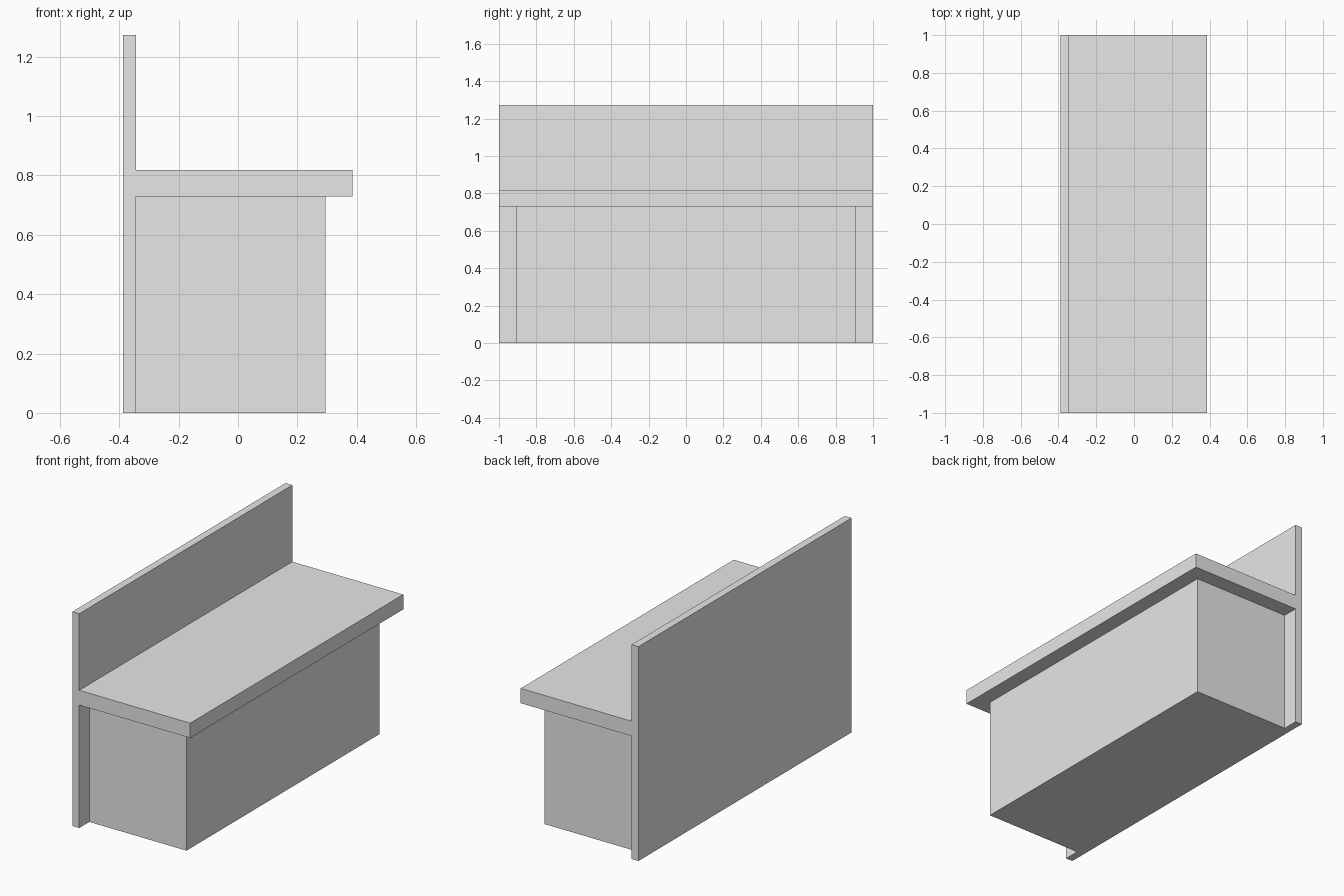
import bpy
import bmesh

if "Cube" in bpy.data.objects:
    bpy.data.objects.remove(bpy.data.objects["Cube"])

grey = bpy.data.materials.new("light grey")
grey.diffuse_color = (0.8, 0.8, 0.8, 1)
grey.use_nodes = True
grey.node_tree.nodes["Principled BSDF"].inputs["Base Color"].default_value = grey.diffuse_color


def extrude_profile(name, profile, half_length):
    """Extrude an x-z outline along y, centred on y = 0."""
    bm = bmesh.new()
    face = bm.faces.new([bm.verts.new((x, -half_length, z)) for x, z in profile])
    result = bmesh.ops.extrude_face_region(bm, geom=[face])
    moved = [v for v in result["geom"] if isinstance(v, bmesh.types.BMVert)]
    bmesh.ops.translate(bm, verts=moved, vec=(0, 2 * half_length, 0))
    bmesh.ops.recalc_face_normals(bm, faces=bm.faces)
    mesh = bpy.data.meshes.new(name)
    bm.to_mesh(mesh)
    bm.free()
    mesh.materials.append(grey)
    obj = bpy.data.objects.new(name, mesh)
    bpy.context.collection.objects.link(obj)
    return obj


BACK, INNER, FRONT, BASE_FRONT = -0.388, -0.343, 0.386, 0.295
SEAT_LOW, SEAT_TOP, TOP = 0.73, 0.818, 1.273

# Tall back panel with the seat slab in one piece
extrude_profile("back_and_seat", [
    (BACK, 0), (INNER, 0), (INNER, SEAT_LOW), (FRONT, SEAT_LOW),
    (FRONT, SEAT_TOP), (INNER, SEAT_TOP), (INNER, TOP), (BACK, TOP)], 1.0)

# Box base, set in from the seat ends and front
extrude_profile("base_box", [
    (INNER, 0), (BASE_FRONT, 0), (BASE_FRONT, SEAT_LOW), (INNER, SEAT_LOW)], 0.905)
